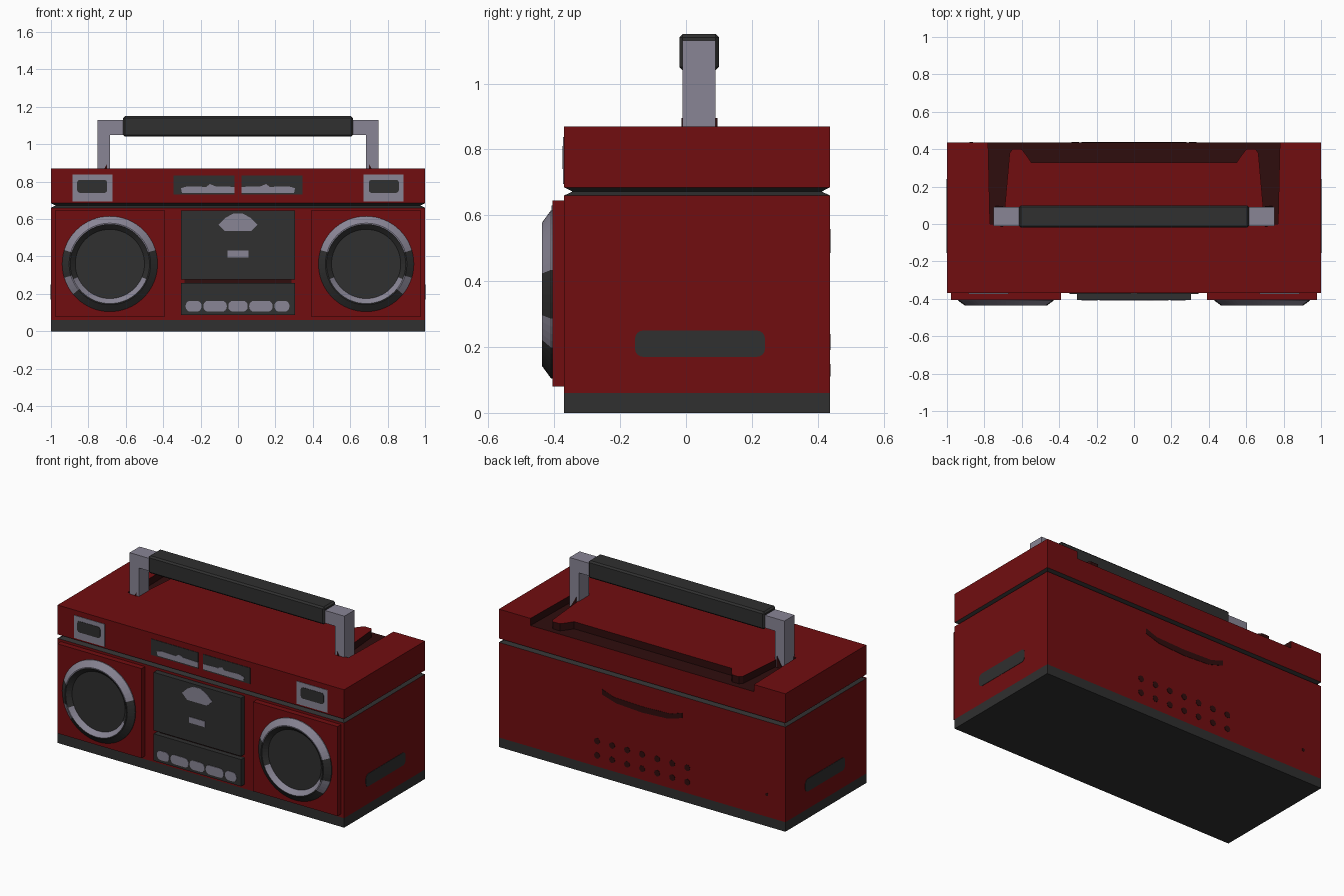
import bpy, bmesh, math
from mathutils import Vector

if "Cube" in bpy.data.objects:
    bpy.data.objects.remove(bpy.data.objects["Cube"])


def material(name, rgb):
    m = bpy.data.materials.new(name)
    m.diffuse_color = (*rgb, 1)
    m.use_nodes = True
    m.node_tree.nodes["Principled BSDF"].inputs["Base Color"].default_value = m.diffuse_color
    return m


RED = material("red", (0.165, 0.004, 0.005))
DARK = material("charcoal", (0.029, 0.029, 0.029))
GREY = material("silver_grey", (0.25, 0.235, 0.30))
DEEP = material("deep_red", (0.028, 0.004, 0.004))

FRONT, BACK = -0.37, 0.437


def finish(name, bm, mats):
    bmesh.ops.recalc_face_normals(bm, faces=bm.faces)
    me = bpy.data.meshes.new(name)
    bm.to_mesh(me)
    bm.free()
    for m in mats:
        me.materials.append(m)
    ob = bpy.data.objects.new(name, me)
    bpy.context.collection.objects.link(ob)
    return ob


def prism(name, outline, axis, a, b, mats, rule=None):
    """Extrude a 2D outline along an axis from a to b."""
    def place(p, d):
        return {"x": (d, p[0], p[1]), "y": (p[0], d, p[1]), "z": (p[0], p[1], d)}[axis]
    bm = bmesh.new()
    lo = [bm.verts.new(place(p, a)) for p in outline]
    hi = [bm.verts.new(place(p, b)) for p in outline]
    bm.faces.new(lo)
    bm.faces.new(hi)
    n = len(outline)
    for i in range(n):
        bm.faces.new((lo[i], lo[(i + 1) % n], hi[(i + 1) % n], hi[i]))
    if rule:
        for f in bm.faces:
            f.material_index = rule(f)
    return finish(name, bm, mats)


def rect(x0, x1, z0, z1):
    return [(x0, z0), (x1, z0), (x1, z1), (x0, z1)]


def rounded(x0, x1, z0, z1, r, n=4):
    pts = []
    for k, (cx, cz) in enumerate([(x1 - r, z1 - r), (x0 + r, z1 - r), (x0 + r, z0 + r), (x1 - r, z0 + r)]):
        for i in range(n + 1):
            t = math.pi / 2 * (k + i / n)
            pts.append((cx + r * math.cos(t), cz + r * math.sin(t)))
    return pts


def circle(cx, cz, r, n=10):
    return [(cx + r * math.cos(2 * math.pi * i / n), cz + r * math.sin(2 * math.pi * i / n)) for i in range(n)]


def bevel(ob, width):
    m = ob.modifiers.new("bevel", "BEVEL")
    m.width = width
    m.segments = 1


# Main case: stacked rectangles with a V groove; dark base and groove
TOP, FLOOR = 0.87, 0.825
levels = [(0, 0, 1), (0.06, 0, 0), (0.66, 0, 1), (0.672, 0.025, 1), (0.685, 0, 0), (FLOOR, 0, 0)]
bm = bmesh.new()
rings = []
for z, inset, _ in levels:
    rings.append([bm.verts.new((*p, z)) for p in
                  rect(-1 + inset, 1 - inset, FRONT + inset, BACK - inset)])
for j in range(len(rings) - 1):
    for i in range(4):
        k = (i + 1) % 4
        f = bm.faces.new((rings[j][i], rings[j][k], rings[j + 1][k], rings[j + 1][i]))
        f.material_index = levels[j][2]
bm.faces.new(rings[0]).material_index = 1
bm.faces.new(rings[-1]).material_index = 2
finish("case", bm, [RED, DARK, DEEP])

# Lid with the U-shaped channel the handle folds into
half = [(1, FRONT), (1, BACK), (0.78, BACK), (0.77, 0.0), (0.69, 0.0), (0.69, 0.10),
        (0.665, 0.38), (0.65, 0.40), (0.60, 0.40), (0.57, 0.36), (0.55, 0.33)]
lid = half + [(-x, y) for x, y in reversed(half)]


def channel_wall(f):
    c = f.calc_center_median()
    return int(abs(c.x) < 0.79 and c.y > -0.01 and c.z < TOP - 0.001)


prism("lid", lid, "z", FLOOR, TOP, [RED, DEEP], channel_wall)

# Carrying handle
bevel(prism("handle_grip", rect(-0.615, 0.615, -0.02, 0.10), "z", 1.04, 1.15, [DARK]), 0.01)
for s, side in ((-1, "left"), (1, "right")):
    arm = [(s * x, z) for x, z in
           [(0.75, FLOOR), (0.75, 1.13), (0.60, 1.13), (0.60, 1.05), (0.685, 1.05), (0.685, FLOOR)]]
    prism(side + "_handle_arm", arm, "y", -0.01, 0.09, [GREY])
    prism(side + "_handle_pivot", [(s * 0.70, FLOOR), (s * 0.70, 0.895), (s * 0.74, FLOOR)],
          "y", -0.013, 0.095, [DEEP])

    # Speaker panel
    prism(side + "_speaker_panel", rect(*sorted((s * 0.39, s * 0.978)), 0.08, 0.645),
          "y", -0.405, FRONT + 0.01, [RED])

    # Speaker: lathed rim around a recessed disc, silver where the rim faces up
    profile = [(0.255, -0.40), (0.255, -0.41), (0.218, -0.437), (0.212, -0.437), (0.185, -0.412)]
    cx, cz, n = s * 0.685, 0.36, 64
    bm = bmesh.new()
    rings = [[bm.verts.new((cx + r * math.cos(2 * math.pi * i / n), y,
                            cz + r * math.sin(2 * math.pi * i / n))) for i in range(n)]
             for r, y in profile]
    for j in range(len(rings) - 1):
        for i in range(n):
            k = (i + 1) % n
            f = bm.faces.new((rings[j][i], rings[j][k], rings[j + 1][k], rings[j + 1][i]))
            c = f.calc_center_median()
            dx, dz = (c.x - cx) * s, c.z - cz
            spot = -42 < math.degrees(math.atan2(dz, dx)) < -18
            outer = j < 3 and (dz > 0.07 or spot)
            f.material_index = int(outer or (j == 3 and dz < -0.07))
    bm.faces.new(rings[-1])
    finish(side + "_speaker", bm, [DARK, GREY])

    # Level meter on the lid band
    prism(side + "_meter_frame", rect(*sorted((s * 0.67, s * 0.885)), 0.695, 0.838),
          "y", FRONT - 0.003, FRONT + 0.01, [GREY])
    prism(side + "_meter_window", rounded(*sorted((s * 0.70, s * 0.86)), 0.74, 0.81, 0.015),
          "y", FRONT - 0.005, FRONT + 0.01, [DARK])

    # Tuner window with silver scale
    prism(side + "_tuner_window", rect(*sorted((s * 0.018, s * 0.345)), 0.732, 0.833),
          "y", FRONT - 0.003, FRONT + 0.01, [DARK])
    scale = [(0.018, 0.74), (0.30, 0.74), (0.305, 0.765), (0.27, 0.775), (0.17, 0.772),
             (0.15, 0.787), (0.12, 0.775), (0.018, 0.772)]
    prism(side + "_tuner_scale", [(s * x, z) for x, z in scale],
          "y", FRONT - 0.005, FRONT + 0.01, [GREY])

    # Side grip slot
    prism(side + "_side_slot", rounded(-0.155, 0.24, 0.17, 0.25, 0.025),
          "x", s * 0.99, s * 1.002, [DARK])

# Cassette door and its details
prism("cassette_door", rect(-0.305, 0.305, 0.278, 0.645), "y", -0.405, FRONT + 0.01, [DARK])
dome = [(-0.07, 0.535), (0.07, 0.535), (0.105, 0.57), (0.07, 0.605), (0.025, 0.63),
        (-0.025, 0.63), (-0.07, 0.605), (-0.105, 0.57)]
prism("cassette_badge", dome, "y", -0.408, -0.40, [GREY])
prism("cassette_latch", rect(-0.055, 0.055, 0.395, 0.432), "y", -0.408, -0.40, [GREY])
prism("door_gap", rect(-0.285, 0.285, 0.255, 0.278), "y", FRONT - 0.003, FRONT + 0.01, [DEEP])

# Control strip with five keys
prism("control_strip", rect(-0.305, 0.305, 0.088, 0.257), "y", -0.405, FRONT + 0.01, [DARK])
for i, (a, b) in enumerate([(-0.28, -0.195), (-0.185, -0.06), (-0.052, 0.052), (0.06, 0.185), (0.195, 0.275)]):
    prism(f"key_{i + 1}", rounded(a, b, 0.105, 0.163, 0.026), "y", -0.408, -0.40, [GREY])

# Back: battery pull, vent holes and a socket
pull = [(-0.28, 0.558), (-0.28, 0.525), (-0.18, 0.495), (0, 0.485), (0.18, 0.495),
        (0.28, 0.525), (0.28, 0.558), (0.2, 0.53), (0, 0.523), (-0.2, 0.53)]
prism("back_pull", pull, "y", BACK - 0.01, BACK + 0.002, [DEEP])
for row, z in enumerate((0.13, 0.22)):
    for col in range(7):
        prism(f"vent_{row}_{col}", circle((col - 3) * 0.105, z, 0.02), "y", BACK - 0.01, BACK + 0.002, [DEEP])
prism("back_socket", circle(-0.87, 0.2, 0.01), "y", BACK - 0.01, BACK + 0.002, [DEEP])
